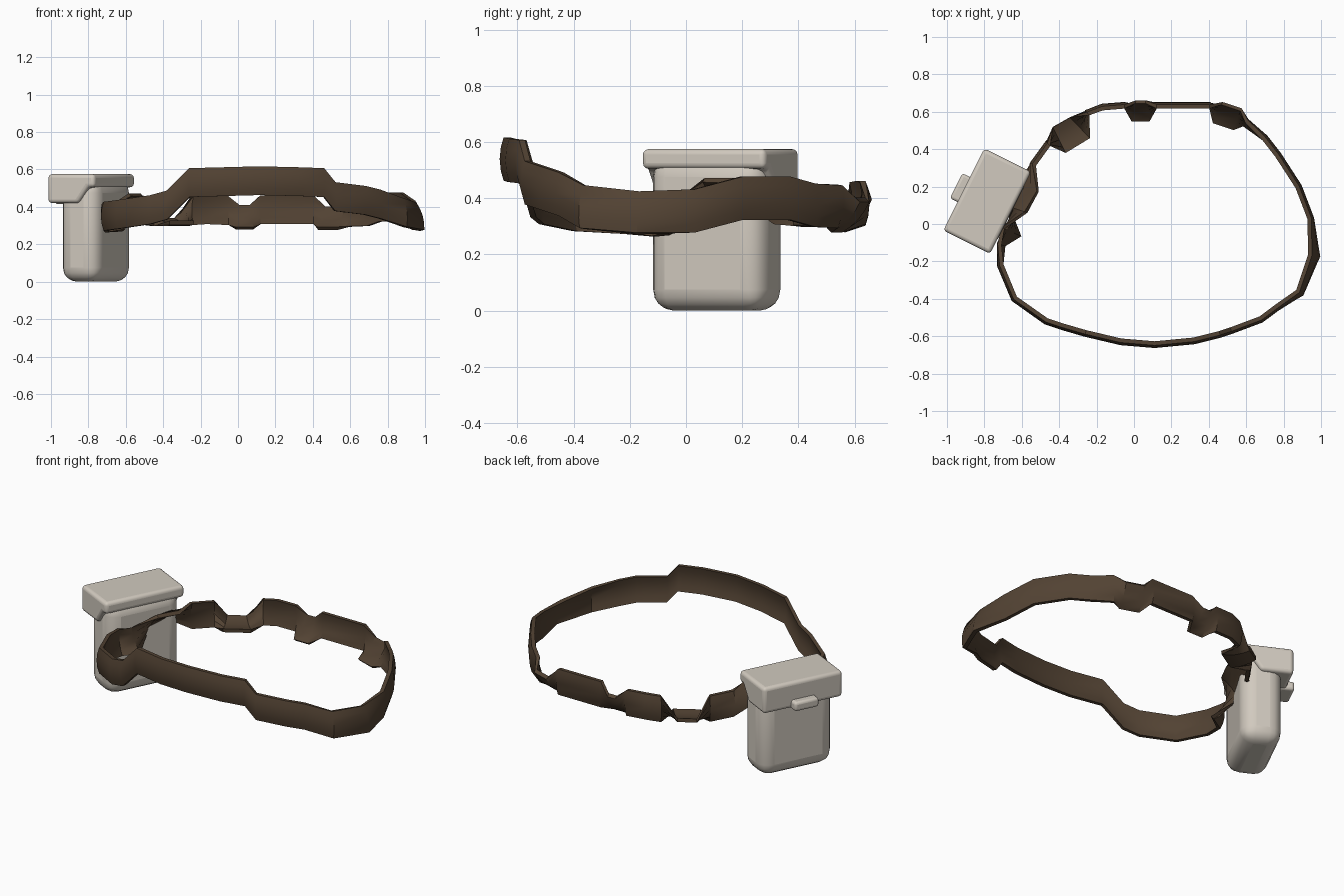
import bpy, bmesh, math
from mathutils import Vector, Matrix

if "Cube" in bpy.data.objects:
    bpy.data.objects.remove(bpy.data.objects["Cube"])


def material(name, rgb):
    m = bpy.data.materials.new(name)
    m.diffuse_color = (*rgb, 1)
    m.use_nodes = True
    m.node_tree.nodes["Principled BSDF"].inputs["Base Color"].default_value = m.diffuse_color
    return m


LEATHER = material("brown leather", (0.085, 0.055, 0.033))
CREAM = material("cream shell", (0.64, 0.59, 0.52))


def finish(bm, name, mat, bevel=0, segs=3, angle=35, matrix=None):
    bmesh.ops.recalc_face_normals(bm, faces=bm.faces)
    me = bpy.data.meshes.new(name)
    bm.to_mesh(me)
    bm.free()
    ob = bpy.data.objects.new(name, me)
    bpy.context.collection.objects.link(ob)
    me.materials.append(mat)
    if matrix:
        ob.matrix_world = matrix
    if bevel:
        b = ob.modifiers.new("rounding", 'BEVEL')
        b.width, b.segments = bevel, segs
        b.limit_method = 'ANGLE'
        b.angle_limit = math.radians(20)
    bpy.ops.object.select_all(action='DESELECT')
    ob.select_set(True)
    bpy.context.view_layer.objects.active = ob
    bpy.ops.object.shade_smooth_by_angle(angle=math.radians(angle))
    return ob


# Belt stations: x, y, centre height, tilt (positive swings lower edge inward)
STATIONS = [
    (-.47, -.52, .385, 0), (-.38, -.55, .41, 0), (-.26, -.585, .53, 0),
    (-.07, -.63, .535, 0), (.11, -.645, .54, 0), (.32, -.625, .535, 0),
    (.46, -.59, .53, 0), (.52, -.57, .455, 0), (.68, -.51, .435, 0),
    (.76, -.45, .415, 0), (.89, -.37, .37, -8), (.97, -.17, .35, -17),
    (.945, .03, .355, 0), (.88, .20, .40, 0), (.77, .37, .40, 0),
    (.70, .46, .375, 0), (.60, .545, .37, 8), (.555, .565, .335, 45),
    (.45, .60, .335, 45), (.405, .635, .385, 0), (.12, .635, .385, 0),
    (.07, .61, .34, 40), (0, .61, .34, 40), (-.05, .635, .38, 0),
    (-.17, .625, .385, 0), (-.25, .595, .38, 0), (-.29, .515, .315, 85),
    (-.40, .45, .315, 85), (-.46, .43, .375, 0), (-.54, .32, .385, 0),
    (-.58, .20, .43, -60), (-.63, .08, .41, -40), (-.66, -.04, .33, 40),
    (-.715, -.11, .34, 8), (-.715, -.22, .35, 0), (-.64, -.40, .36, 0),
]
HALF, THICK, BULGE = .077, .022, .014


def belt():
    bm = bmesh.new()
    rings = []
    n = len(STATIONS)
    # Arched strip section: outer arc going up, inner arc going down
    arc = [(-1, 0), (-.55, .7), (0, 1), (.55, .7), (1, 0)]
    section = [(h * HALF, b * BULGE + THICK / 2) for h, b in arc]
    section += [(h * HALF, b * BULGE - THICK / 2) for h, b in reversed(arc)]
    for i, (x, y, z, tilt) in enumerate(STATIONS):
        a, c = STATIONS[i - 1], STATIONS[(i + 1) % n]
        t = Vector((c[0] - a[0], c[1] - a[1], 0)).normalized()
        out = Vector((t.y, -t.x, 0))
        k = math.radians(tilt)
        up = Vector((0, 0, math.cos(k))) + out * math.sin(k)
        face = out * math.cos(k) - Vector((0, 0, math.sin(k)))
        p = Vector((x, y, z))
        rings.append([bm.verts.new(p + up * h + face * (d - BULGE / 2)) for h, d in section])
    m = len(section)
    for i in range(n):
        r, s = rings[i], rings[(i + 1) % n]
        for j in range(m):
            k = (j + 1) % m
            bm.faces.new((r[j], s[j], s[k], r[k]))
    finish(bm, "belt_strap", LEATHER, angle=32)


def extrude_profile(points, half_length):
    """Prism with a (depth, height) profile, extruded along local x."""
    bm = bmesh.new()
    ends = [[bm.verts.new((s * half_length, w, z)) for w, z in points] for s in (-1, 1)]
    bm.faces.new(ends[0])
    bm.faces.new(ends[1])
    n = len(points)
    for i in range(n):
        j = (i + 1) % n
        bm.faces.new((ends[0][i], ends[0][j], ends[1][j], ends[1][i]))
    return bm


# Pouch frame: local x along its width, local y away from the belt
POUCH = Matrix.Translation((-.785, .122, 0)) @ Matrix.Rotation(math.atan2(.4, .2), 4, 'Z')

belt()

# Pouch body
finish(extrude_profile([(-.142, 0), (.085, 0), (.085, .55), (-.142, .55)], .225),
       "pouch_body", CREAM, bevel=.075, segs=4, matrix=POUCH)

# Lid, deep on the outer side and stepped up near the belt
lid = [(.14, .42), (.14, .575), (-.14, .575), (-.14, .505), (-.10, .505), (-.04, .42)]
finish(extrude_profile(lid, .245), "pouch_lid", CREAM, bevel=.04, segs=4, matrix=POUCH)

# Clasp on the outer face of the lid
clasp = [(.10, .415), (.185, .415), (.185, .47), (.10, .47)]
finish(extrude_profile(clasp, .075), "pouch_clasp", CREAM, bevel=.015, segs=3, matrix=POUCH)
